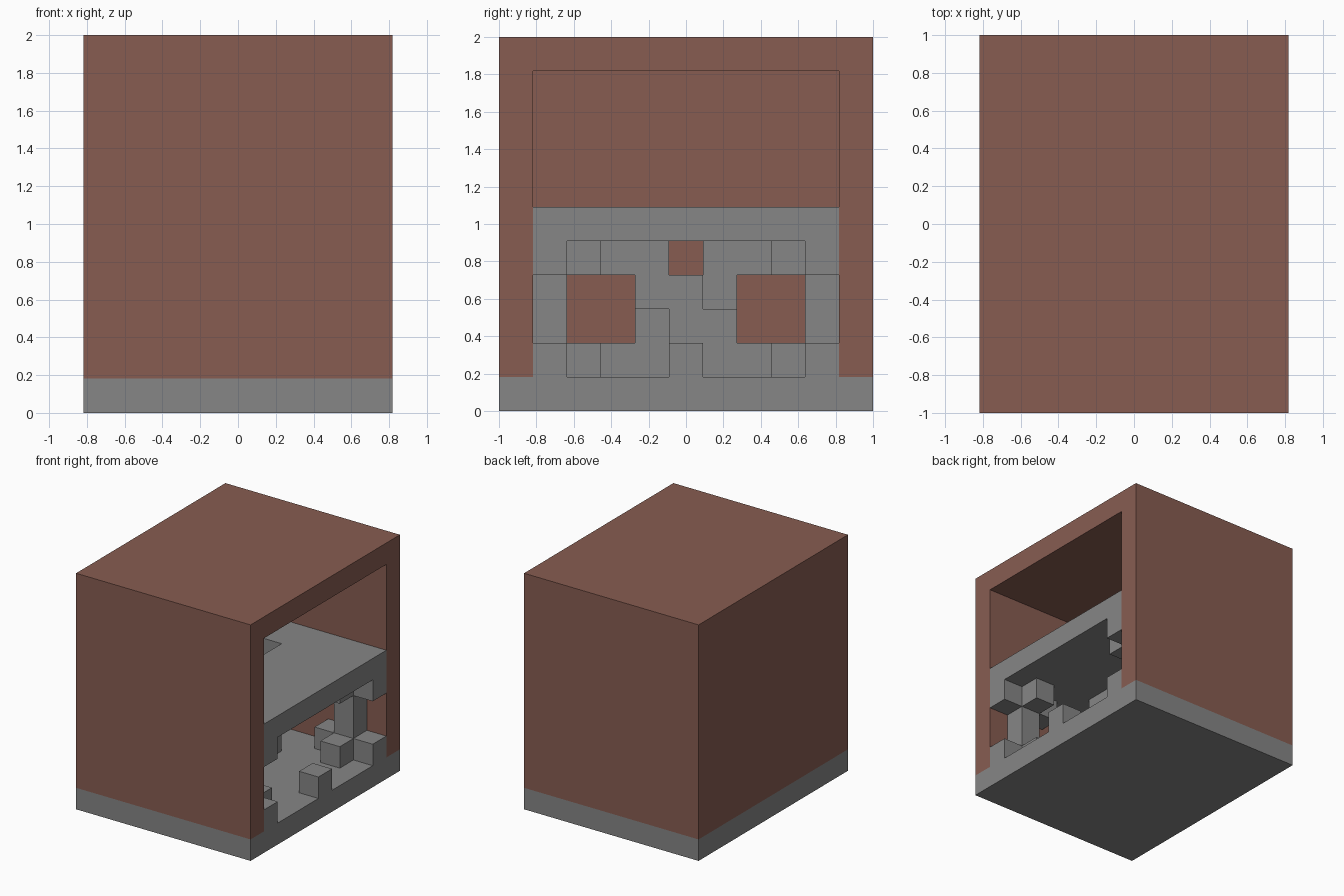
import bpy, bmesh
from mathutils import Vector

U = 2 / 11                      # one block
NX, NY, NZ = 9, 11, 11          # blocks along each axis

old = bpy.data.objects.get("Cube")
if old:
    bpy.data.objects.remove(old, do_unlink=True)


def material(name, rgb):
    m = bpy.data.materials.new(name)
    m.use_nodes = True
    m.diffuse_color = (*rgb, 1)
    node = next(n for n in m.node_tree.nodes if n.type == 'BSDF_PRINCIPLED')
    node.inputs["Base Color"].default_value = (*rgb, 1)
    return m


brown = material("clay brown", (0.245, 0.108, 0.083))
gray = material("stone gray", (0.238, 0.238, 0.238))


def box(xs, ys, zs):
    """Block cells in inclusive ranges."""
    return {(x, y, z) for x in range(xs[0], xs[1] + 1)
            for y in range(ys[0], ys[1] + 1)
            for z in range(zs[0], zs[1] + 1)}


def build(name, cells, mat):
    """Outer skin of a set of blocks, with flat areas merged."""
    bm = bmesh.new()
    for cell in sorted(cells):
        for axis in range(3):
            for side in (0, 1):
                near = list(cell)
                near[axis] += 2 * side - 1
                if tuple(near) in cells:
                    continue
                a, b = (axis + 1) % 3, (axis + 2) % 3
                ring = []
                for da, db in ((0, 0), (1, 0), (1, 1), (0, 1)):
                    p = Vector(cell)
                    p[axis] += side
                    p[a] += da
                    p[b] += db
                    ring.append(bm.verts.new(
                        ((p.x - NX / 2) * U, (p.y - NY / 2) * U, p.z * U)))
                bm.faces.new(ring if side else ring[::-1])
    bmesh.ops.remove_doubles(bm, verts=bm.verts, dist=U / 100)
    bmesh.ops.dissolve_limit(bm, angle_limit=0.01, verts=bm.verts, edges=bm.edges)
    mesh = bpy.data.meshes.new(name)
    bm.to_mesh(mesh)
    bm.free()
    mesh.materials.append(mat)
    obj = bpy.data.objects.new(name, mesh)
    bpy.context.collection.objects.link(obj)
    return obj


# Outer shell, open on one side
whole = box((0, NX - 1), (0, NY - 1), (1, NZ - 1))
build("shell", whole - box((1, NX - 1), (1, 9), (1, 9)), brown)

# Ground slab and upper floor with a stairwell
build("ground_floor", box((0, 8), (0, 10), (0, 0)), gray)
build("upper_floor", box((1, 8), (1, 9), (5, 5)) - box((3, 4), (3, 7), (5, 5)), gray)

# Corner posts with brackets at foot and head
for depth, x in (("inner", 2), ("outer", 7)):
    for side, y, step in (("front", 1, 1), ("back", 9, -1)):
        post = box((x, x), (y, y), (1, 4))
        for z in (1, 4):
            post |= {(x - 1, y, z), (x + 1, y, z), (x, y + step, z)}
        build(f"{depth}_{side}_post", post, gray)

# Two crossing staircases
rise = {(3, 1), (4, 1), (4, 2), (5, 2), (5, 3), (6, 3), (6, 4), (7, 4)}
build("rear_stairs", {(3, y, z) for y, z in rise}, gray)
build("near_stairs", {(4, 10 - y, z) for y, z in rise}, gray)

# Low block in the doorway
build("door_block", {(8, 5, 1)}, gray)
